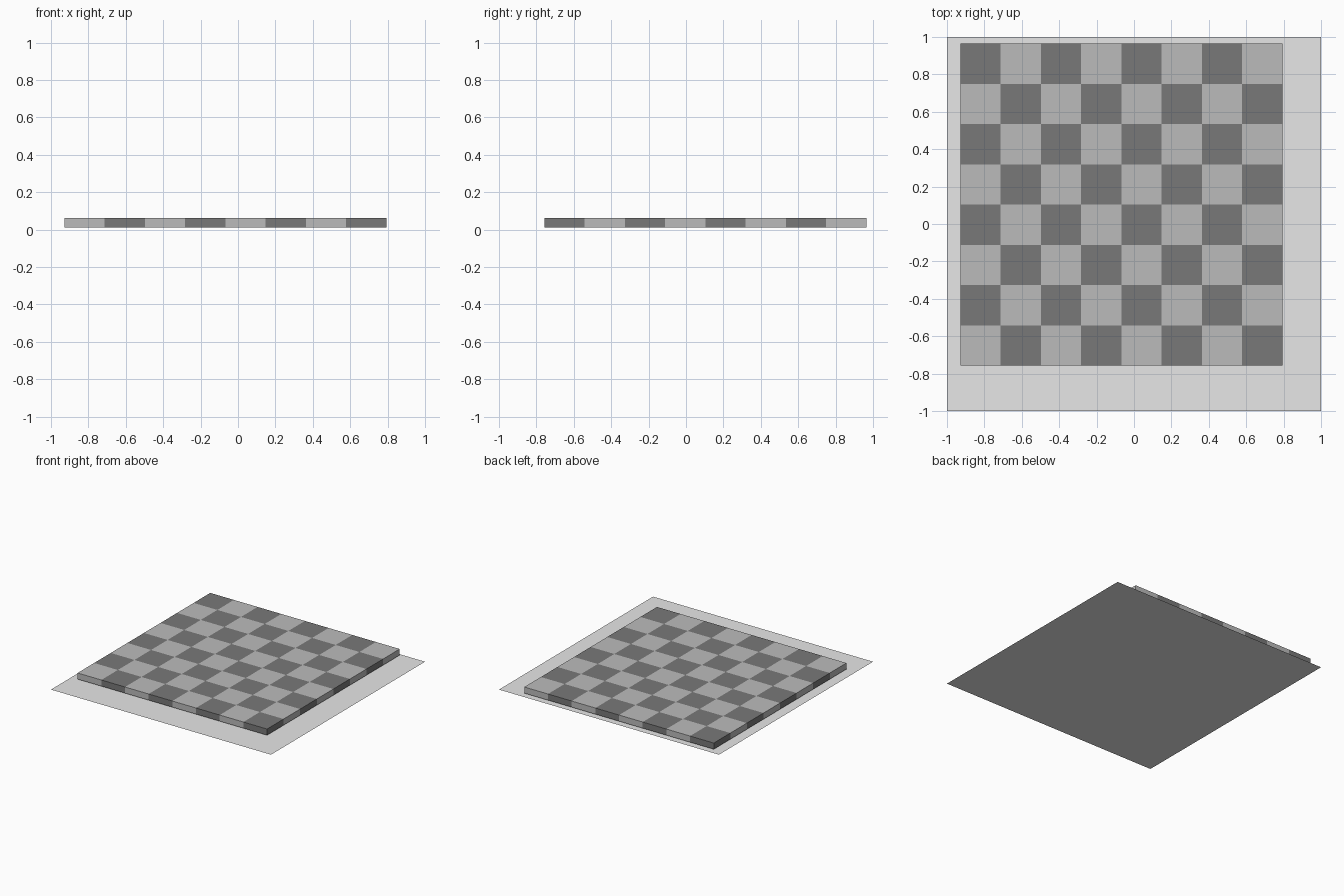
import bpy
import bmesh
import math

old = bpy.data.objects.get("Cube")
if old:
    bpy.data.objects.remove(old, do_unlink=True)

COUNT = 8                    # squares per side
SIZE = 1.722                 # board width
CENTRE = (-0.067, 0.104)     # the board sits off-centre on the sheet
BOTTOM, TOP = 0.012, 0.063


def material(name, value):
    mat = bpy.data.materials.new(name)
    mat.use_nodes = True
    colour = (value, value, value, 1)
    mat.diffuse_color = colour
    mat.node_tree.nodes["Principled BSDF"].inputs["Base Color"].default_value = colour
    return mat


def add_object(name, bm, location, materials):
    mesh = bpy.data.meshes.new(name)
    bm.to_mesh(mesh)
    bm.free()
    for mat in materials:
        mesh.materials.append(mat)
    obj = bpy.data.objects.new(name, mesh)
    obj.location = location
    bpy.context.collection.objects.link(obj)
    return obj


# Ground sheet: a single flat square
bm = bmesh.new()
bmesh.ops.create_grid(bm, x_segments=1, y_segments=1, size=1)
add_object("ground_sheet", bm, (0, 0, 0), [material("pale grey", 0.8)])

# Board: a grid of squares raised into a slab
bm = bmesh.new()
bmesh.ops.create_grid(bm, x_segments=COUNT, y_segments=COUNT, size=SIZE / 2)
raised = bmesh.ops.extrude_face_region(bm, geom=bm.faces[:], use_keep_orig=True)
verts = [v for v in raised["geom"] if isinstance(v, bmesh.types.BMVert)]
bmesh.ops.translate(bm, verts=verts, vec=(0, 0, TOP - BOTTOM))
bmesh.ops.recalc_face_normals(bm, faces=bm.faces[:])

# Alternate the two greys; each side face takes the colour of its own square
step = SIZE / COUNT
for face in bm.faces:
    face.normal_update()
    inside = face.calc_center_median() - face.normal * step * 0.1
    column = math.floor((inside.x + SIZE / 2) / step)
    row = math.floor((inside.y + SIZE / 2) / step)
    face.material_index = (column + row) % 2
add_object("checkered_board", bm, (*CENTRE, BOTTOM),
           [material("light grey", 0.5), material("dark grey", 0.19)])
